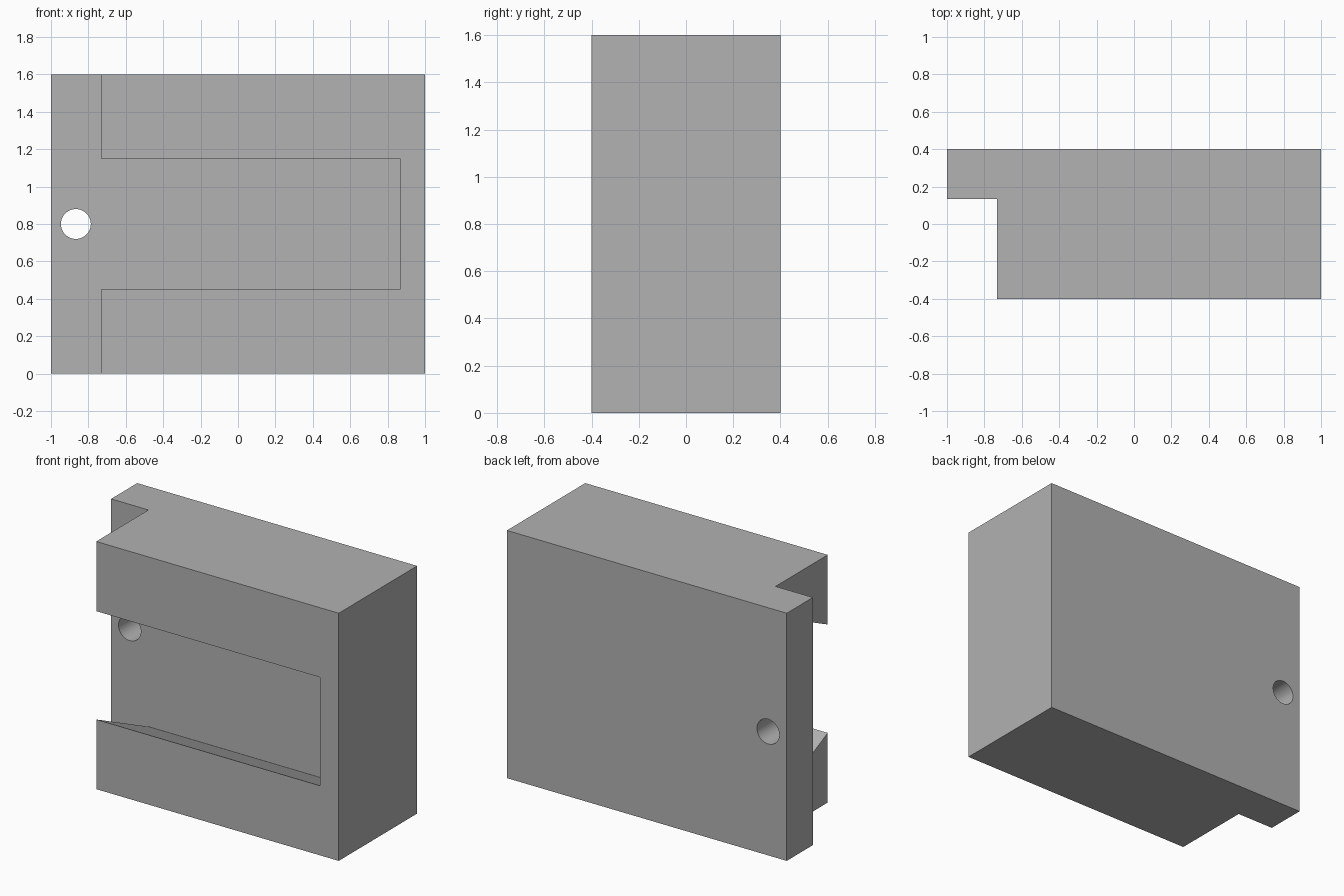
import bpy, bmesh, math
from mathutils import Vector

cube = bpy.data.objects.get("Cube")
if cube:
    bpy.data.objects.remove(cube, do_unlink=True)

grey = bpy.data.materials.new("plain_grey")
grey.use_nodes = True
colour = (0.445, 0.445, 0.445, 1)
grey.diffuse_color = colour
grey.node_tree.nodes["Principled BSDF"].inputs["Base Color"].default_value = colour

FRONT, STEP, BACK = -0.4, 0.133, 0.4
HEIGHT, MID, SHOULDER = 1.6, 0.8, -0.733


def prism(name, profile, direction):
    """Extrude a closed outline into a solid."""
    bm = bmesh.new()
    face = bm.faces.new([bm.verts.new(p) for p in profile])
    ext = bmesh.ops.extrude_face_region(bm, geom=[face])
    moved = [v for v in ext["geom"] if isinstance(v, bmesh.types.BMVert)]
    bmesh.ops.translate(bm, verts=moved, vec=Vector(direction))
    bmesh.ops.recalc_face_normals(bm, faces=bm.faces)
    mesh = bpy.data.meshes.new(name)
    bm.to_mesh(mesh)
    bm.free()
    mesh.materials.append(grey)
    obj = bpy.data.objects.new(name, mesh)
    bpy.context.collection.objects.link(obj)
    return obj


# Block with a thin flange along its right edge
outline = [(-1, BACK), (-1, STEP), (SHOULDER, STEP),
           (SHOULDER, FRONT), (1, FRONT), (1, BACK)]
body = prism("body", [(x, y, 0) for x, y in outline], (0, 0, HEIGHT))

# Dovetail slot, wider at its floor, open towards the flange
mouth, floor, lip = 0.35, 0.6, 0.1
slope = (floor - mouth) / (STEP - FRONT)
outer = mouth - lip * slope
section = [(FRONT - lip, -outer), (FRONT - lip, outer), (STEP, floor), (STEP, -floor)]
slot = prism("slot_cutter", [(-0.9, y, MID + z) for y, z in section], (1.767, 0, 0))

# Round screw hole through the flange
SIDES, RADIUS = 48, 0.08
angles = [2 * math.pi * i / SIDES for i in range(SIDES)]
ring = [(-0.867 + RADIUS * math.cos(a), 0, MID + RADIUS * math.sin(a)) for a in angles]
hole = prism("hole_cutter", ring, (0, 0.6, 0))

bpy.ops.object.select_all(action="DESELECT")
body.select_set(True)
bpy.context.view_layer.objects.active = body
for cutter in (slot, hole):
    cutter.hide_render = True
    mod = body.modifiers.new(cutter.name, "BOOLEAN")
    mod.operation = "DIFFERENCE"
    mod.solver = "EXACT"
    mod.object = cutter
    bpy.ops.object.modifier_apply(modifier=mod.name)
    bpy.data.objects.remove(cutter, do_unlink=True)

bpy.ops.object.shade_smooth_by_angle(angle=math.radians(20))
